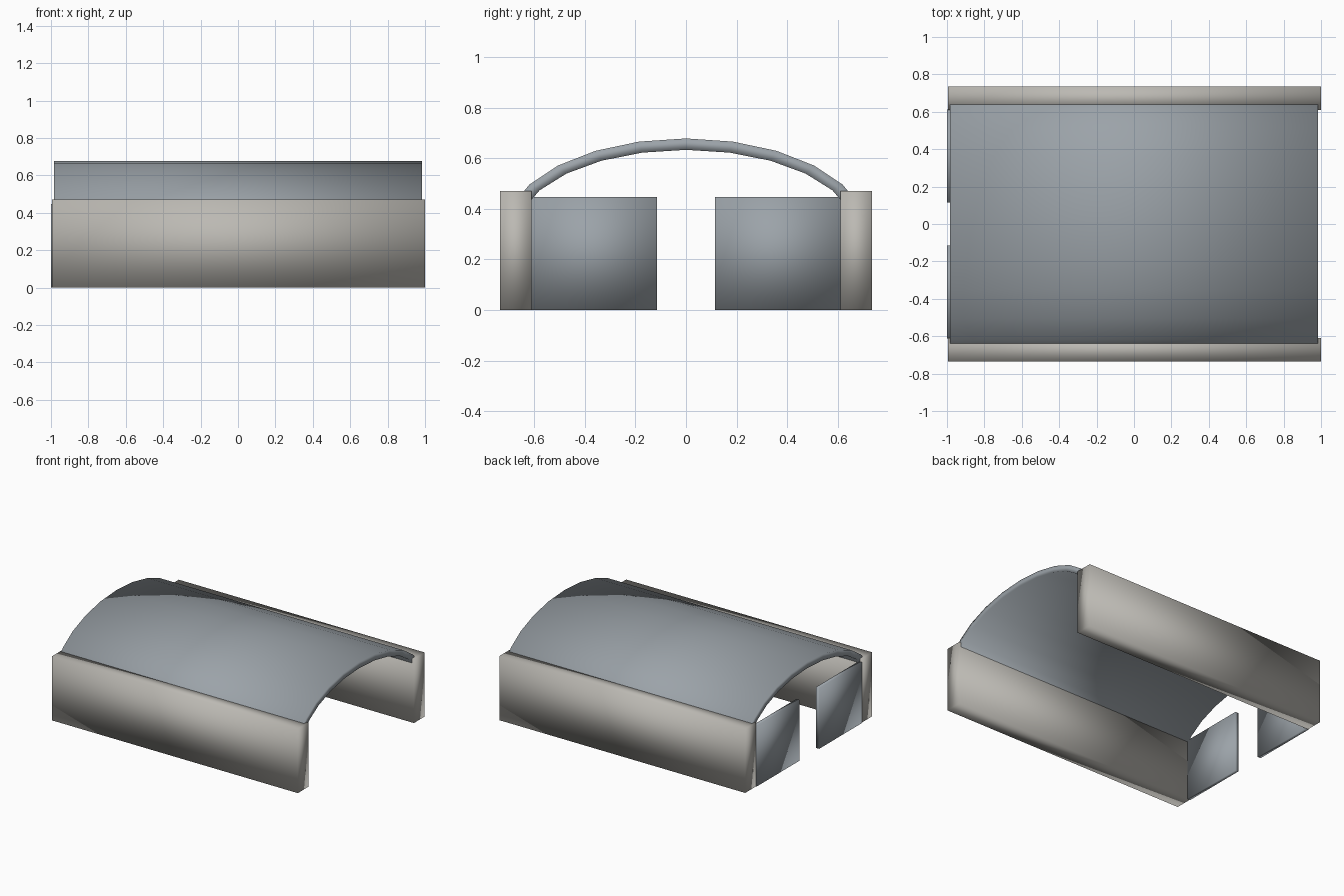
import bpy
import bmesh
from math import sin, cos, pi

cube = bpy.data.objects.get("Cube")
if cube:
    bpy.data.objects.remove(cube, do_unlink=True)


def make_material(name, rgb):
    mat = bpy.data.materials.new(name)
    mat.use_nodes = True
    mat.diffuse_color = (*rgb, 1)
    mat.node_tree.nodes["Principled BSDF"].inputs["Base Color"].default_value = (*rgb, 1)
    return mat


concrete = make_material("warm grey concrete", (0.50, 0.485, 0.45))
steel = make_material("blue grey steel", (0.33, 0.365, 0.395))


def finish(name, bm, mat):
    bmesh.ops.recalc_face_normals(bm, faces=bm.faces)
    mesh = bpy.data.meshes.new(name)
    bm.to_mesh(mesh)
    bm.free()
    mesh.materials.append(mat)
    mesh.shade_smooth()
    obj = bpy.data.objects.new(name, mesh)
    bpy.context.collection.objects.link(obj)
    return obj


def box(name, low, high, mat):
    bm = bmesh.new()
    bmesh.ops.create_cube(bm, size=1)
    for v in bm.verts:
        v.co = [a + (c + 0.5) * (b - a) for a, b, c in zip(low, high, v.co)]
    return finish(name, bm, mat)


# Side walls and end doors, one of each per side
for side, label in ((-1, "front"), (1, "back")):
    wall_y = sorted((side * 0.61, side * 0.735))
    door_y = sorted((side * 0.115, side * 0.612))
    box(label + "_wall", (-0.995, wall_y[0], 0), (1, wall_y[1], 0.47), concrete)
    box(label + "_door", (-1, door_y[0], 0), (-0.975, door_y[1], 0.447), steel)


# Arched roof shell, its feet buried in the walls
def arc(width, rise, steps=12):
    angles = [pi * i / steps - pi / 2 for i in range(steps + 1)]
    return [(width * sin(a), 0.313 + rise * cos(a)) for a in angles]


bm = bmesh.new()
rings = []
for x in (-0.985, 0.985):
    outline = arc(0.715, 0.365), arc(0.668, 0.32)
    rings.append([[bm.verts.new((x, y, z)) for y, z in line] for line in outline])
(outer_a, inner_a), (outer_b, inner_b) = rings
strips = ((outer_a, outer_b), (inner_b, inner_a), (inner_a, outer_a), (outer_b, inner_b))
for p, q in strips:
    for i in range(len(p) - 1):
        bm.faces.new((p[i], p[i + 1], q[i + 1], q[i]))
for i in (0, -1):
    bm.faces.new((outer_a[i], outer_b[i], inner_b[i], inner_a[i]))
finish("arched_roof", bm, steel)
